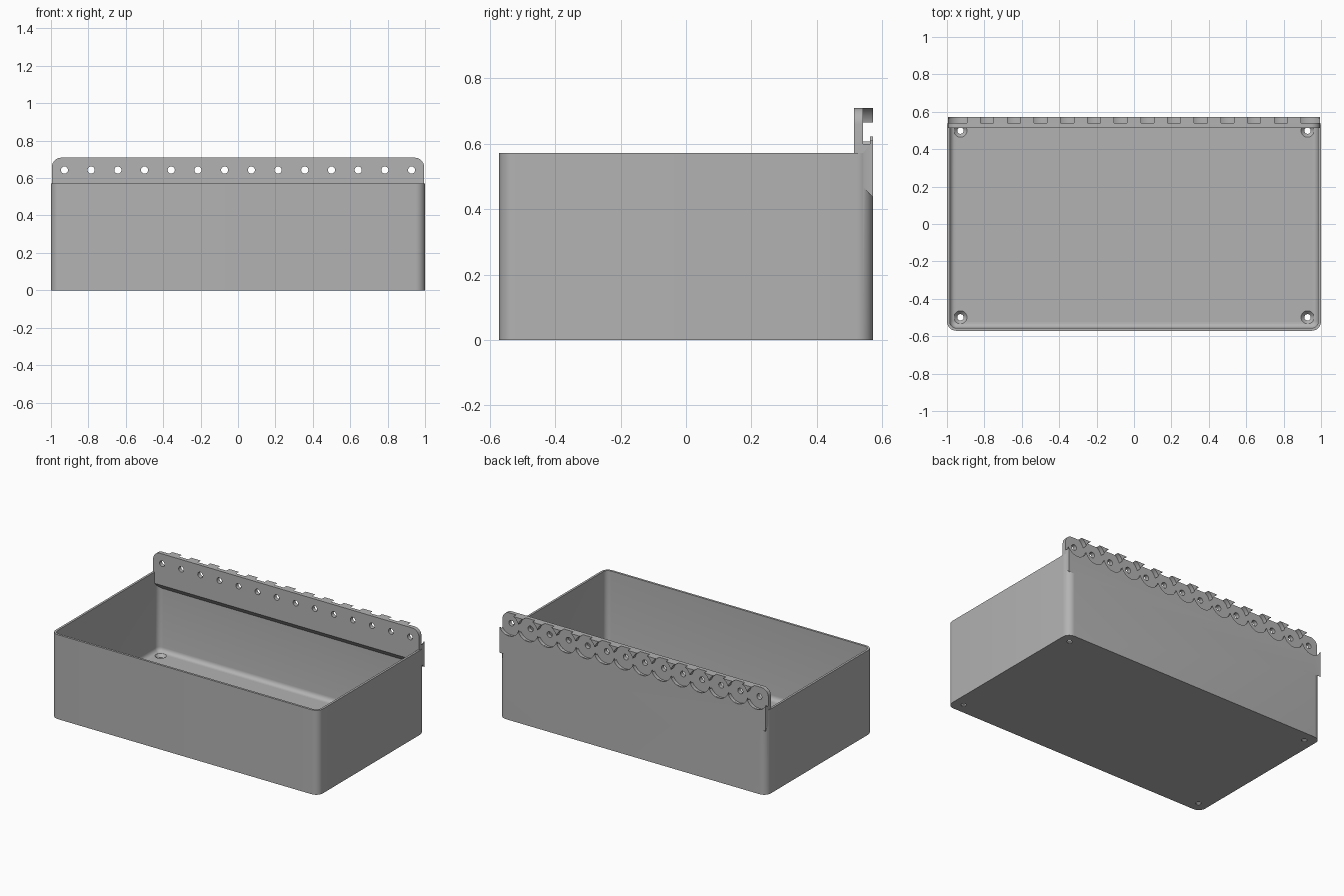
import bpy, bmesh, math
from mathutils import Matrix, Vector

cube = bpy.data.objects.get("Cube")
if cube:
    bpy.data.objects.remove(cube, do_unlink=True)

grey = bpy.data.materials.new("plain grey")
grey.use_nodes = True
grey.diffuse_color = (0.45, 0.45, 0.45, 1)
grey.node_tree.nodes["Principled BSDF"].inputs["Base Color"].default_value = (0.45, 0.45, 0.45, 1)

HALF_X, HALF_Y, RIM, TOP = 1.0, 0.571, 0.571, 0.709
WALL, FLOOR, CORNER, FILLET = 0.015, 0.025, 0.05, 0.03
PLATE_FRONT, SLOT_FACE, LIP = 0.514, 0.541, 0.562
SLOTS, SPAN, SLOT_Z = 14, 0.928, 0.643


def make_object(name, bm):
    bmesh.ops.recalc_face_normals(bm, faces=bm.faces)
    mesh = bpy.data.meshes.new(name)
    bm.to_mesh(mesh)
    bm.free()
    mesh.materials.append(grey)
    ob = bpy.data.objects.new(name, mesh)
    bpy.context.scene.collection.objects.link(ob)
    return ob


def loft(bm, rings):
    """Closed solid through rings of matching points."""
    loops = [[bm.verts.new(p) for p in ring] for ring in rings]
    n = len(loops[0])
    for a, b in zip(loops, loops[1:]):
        for i in range(n):
            j = (i + 1) % n
            bm.faces.new((a[i], a[j], b[j], b[i]))
    bm.faces.new(loops[0][::-1])
    bm.faces.new(loops[-1])


def rounded_ring(inset, z, steps=8):
    r = CORNER - inset
    ring = []
    for k, (sx, sy) in enumerate(((1, 1), (-1, 1), (-1, -1), (1, -1))):
        for s in range(steps + 1):
            a = (k + s / steps) * math.pi / 2
            ring.append((sx * (HALF_X - CORNER) + r * math.cos(a),
                         sy * (HALF_Y - CORNER) + r * math.sin(a), z))
    return ring


def turned(bm, centre, axis, profile, start=0.0, sweep=math.tau, sides=32):
    """Loft of circles or arcs; profile holds (position along axis, radius)."""
    count = sides if sweep == math.tau else sides + 1
    rings = []
    for pos, r in profile:
        ring = []
        for i in range(count):
            a = start + sweep * i / sides
            u, v = r * math.cos(a), r * math.sin(a)
            ring.append((centre[0] + u, pos, centre[1] + v) if axis == "y"
                        else (centre[0] + u, centre[1] + v, pos))
        rings.append(ring)
    loft(bm, rings)


def combine(target, other, operation):
    mod = target.modifiers.new("combine", "BOOLEAN")
    mod.operation, mod.solver, mod.object = operation, "EXACT", other
    mod.use_self = True
    graph = bpy.context.evaluated_depsgraph_get()
    mesh = bpy.data.meshes.new_from_object(target.evaluated_get(graph))
    target.modifiers.clear()
    target.data = mesh
    bpy.data.objects.remove(other, do_unlink=True)


# open bin with a filleted inner floor edge
bm = bmesh.new()
rings = [rounded_ring(0, 0), rounded_ring(0, RIM), rounded_ring(WALL, RIM)]
for s in range(6):
    a = s / 5 * math.pi / 2
    rings.append(rounded_ring(WALL + FILLET * (1 - math.cos(a)),
                              FLOOR + FILLET * (1 - math.sin(a))))
loft(bm, rings)
storage_bin = make_object("storage_bin", bm)

# mounting plate: rounded upper corners, sloping underside
half, r = HALF_X - 0.005, 0.05
arc = [(half - r + r * math.cos(a), TOP - r + r * math.sin(a))
       for a in (i / 8 * math.pi / 2 for i in range(9))]
upper = arc + [(-x, z) for x, z in reversed(arc)]
bm = bmesh.new()
loft(bm, [[(x, y, z) for x, z in upper + [(-half, low), (half, low)]]
          for y, low in ((PLATE_FRONT, 0.495), (HALF_Y, 0.437))])
combine(storage_bin, make_object("mounting_plate", bm), "UNION")

# row of round slots, each with an undercut lower half and a screw hole
centres = [-SPAN + 2 * SPAN * i / (SLOTS - 1) for i in range(SLOTS)]
back = HALF_Y + 0.03
for name, profile, start, sweep in (
        ("slot_cutter", [(SLOT_FACE, 0.075), (back, 0.075)], 0.0, math.tau),
        ("undercut_cutter", [(SLOT_FACE, 0.08), (LIP, 0.08)], math.pi, math.pi),
        ("hole_cutter", [(PLATE_FRONT - 0.03, 0.019), (back, 0.019)], 0.0, math.tau)):
    bm = bmesh.new()
    for x in centres:
        turned(bm, (x, SLOT_Z), "y", profile, start, sweep)
    combine(storage_bin, make_object(name, bm), "DIFFERENCE")

# countersunk screw holes in the floor corners
bm = bmesh.new()
for sx in (-1, 1):
    for sy in (-1, 1):
        turned(bm, (sx * 0.928, sy * 0.499), "z",
               [(-0.02, 0.017), (0.006, 0.017), (FLOOR, 0.035), (FLOOR + 0.015, 0.035)])
combine(storage_bin, make_object("floor_hole_cutter", bm), "DIFFERENCE")

bpy.ops.object.select_all(action="DESELECT")
storage_bin.select_set(True)
bpy.context.view_layer.objects.active = storage_bin
bpy.ops.object.shade_smooth_by_angle(angle=math.radians(30))
